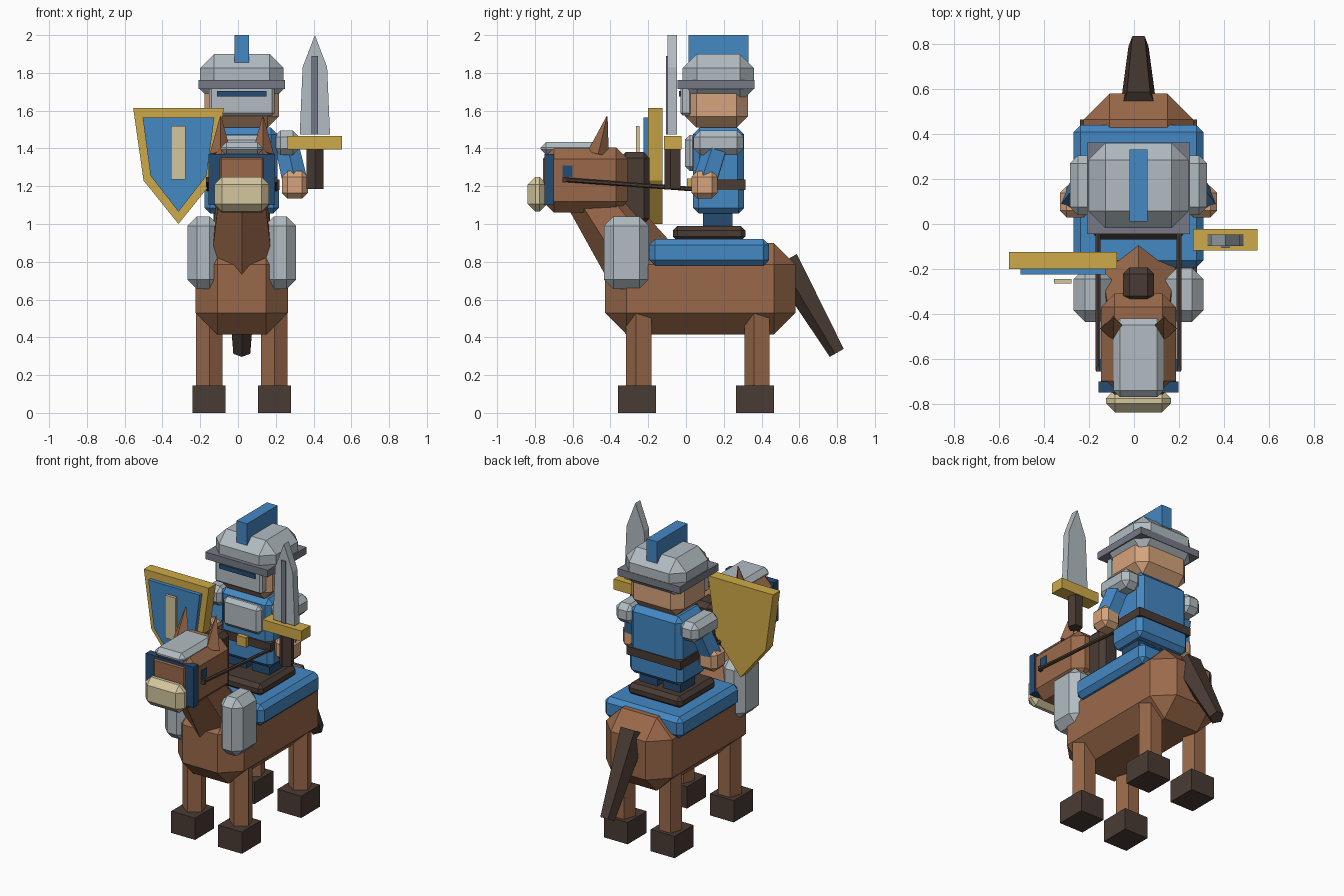
import bpy, bmesh
from math import pi, sin, cos
from mathutils import Vector

cube = bpy.data.objects.get("Cube")
if cube:
    bpy.data.objects.remove(cube, do_unlink=True)


def material(name, r, g, b):
    """Flat material from 8-bit display values."""
    lin = [((c / 255 + 0.055) / 1.055) ** 2.4 for c in (r, g, b)] + [1]
    m = bpy.data.materials.new(name)
    m.use_nodes = True
    m.diffuse_color = lin
    m.node_tree.nodes["Principled BSDF"].inputs["Base Color"].default_value = lin
    return m


BLUE = material("blue cloth", 68, 136, 196)
NAVY = material("dark blue", 38, 76, 114)
HORSE = material("chestnut coat", 154, 105, 74)
DARK = material("dark leather", 74, 59, 52)
STEEL = material("steel", 178, 188, 194)
IRON = material("dark steel", 118, 122, 134)
GOLD = material("gold", 206, 170, 72)
CREAM = material("cream", 212, 198, 158)
SKIN = material("skin", 214, 164, 124)

CX = 0.02  # centre line of horse and rider


def finish(name, bm, mat):
    bmesh.ops.recalc_face_normals(bm, faces=bm.faces)
    me = bpy.data.meshes.new(name)
    bm.to_mesh(me)
    bm.free()
    me.materials.append(mat)
    ob = bpy.data.objects.new(name, me)
    bpy.context.collection.objects.link(ob)
    return ob


def box(name, mat, x, y, z, bevel=0):
    """Chamfered box from (low, high) ranges."""
    bm = bmesh.new()
    bmesh.ops.create_cube(bm, size=1)
    for v in bm.verts:
        v.co = [(lo + hi) / 2 + c * (hi - lo) for c, (lo, hi) in zip(v.co, (x, y, z))]
    if bevel:
        bmesh.ops.bevel(bm, geom=bm.edges[:], offset=bevel, segments=1,
                        affect='EDGES', clamp_overlap=True)
    return finish(name, bm, mat)


def mid(half):
    """Range centred on the centre line."""
    return (CX - half, CX + half)


def pair(name, mat, inner, outer, y, z, bevel=0):
    """Two boxes mirrored about the centre line."""
    box("left_" + name, mat, (CX + inner, CX + outer), y, z, bevel)
    box("right_" + name, mat, (CX - outer, CX - inner), y, z, bevel)


def limb(name, mat, a, b, ra, rb, sides=5):
    """Tapered prism from a to b with one edge facing the front."""
    a, b = Vector(a), Vector(b)
    q = Vector((0, 0, 1)).rotation_difference(b - a)
    bm = bmesh.new()
    rings = []
    for p, r in ((a, ra), (b, rb)):
        angles = [2 * pi * k / sides - pi / 2 for k in range(sides)]
        rings.append([bm.verts.new(p + q @ Vector((r * cos(t), r * sin(t), 0))) for t in angles])
    for k in range(sides):
        j = (k + 1) % sides
        bm.faces.new((rings[0][k], rings[0][j], rings[1][j], rings[1][k]))
    bm.faces.new(rings[0][::-1])
    bm.faces.new(rings[1])
    return finish(name, bm, mat)


def plate(name, mat, outline, y0, y1):
    """Outline in x and z, extruded from y0 to y1."""
    bm = bmesh.new()
    f = bm.faces.new([bm.verts.new((x, y0, z)) for x, z in outline])
    ext = bmesh.ops.extrude_face_region(bm, geom=[f])["geom"]
    for v in ext:
        if isinstance(v, bmesh.types.BMVert):
            v.co.y = y1
    return finish(name, bm, mat)


# Horse body, neck, mane and tail
box("horse_body", HORSE, mid(0.244), (-0.43, 0.58), (0.415, 0.9), 0.115)
limb("horse_neck", HORSE, (CX, -0.175, 0.7), (CX, -0.533, 1.2), 0.208, 0.137, 6)
box("mane", DARK, mid(0.07), (-0.35, -0.193), (1.0, 1.38), 0.03)
limb("tail", DARK, (CX, 0.802, 0.32), (CX, 0.525, 0.806), 0.047, 0.088)

# Horse legs and hooves
for end, y in (("front", -0.243), ("back", 0.382)):
    for side, s in (("left", 1), ("right", -1)):
        x = CX + s * 0.172
        limb(f"{end}_{side}_horse_leg", HORSE, (x, y, 0.1), (x, y, 0.58), 0.0735, 0.0735)
    pair(f"{end}_hoof", DARK, 0.085, 0.261, (y - 0.117, y + 0.083), (0, 0.145))

# Horse head
box("horse_head", HORSE, mid(0.167), (-0.758, -0.31), (1.06, 1.405), 0.06)
box("muzzle", CREAM, mid(0.144), (-0.838, -0.735), (1.065, 1.25), 0.04)
box("bridle", NAVY, mid(0.177), (-0.75, -0.70), (1.10, 1.37))
box("face_armour", STEEL, mid(0.112), (-0.77, -0.42), (1.365, 1.435), 0.03)
pair("horse_eye", NAVY, 0.163, 0.173, (-0.655, -0.6), (1.25, 1.31))
pair("rein_end", DARK, 0.165, 0.19, (-0.655, -0.635), (1.22, 1.25))
for side, s in (("left", 1), ("right", -1)):
    limb(side + "_ear", HORSE, (CX + s * 0.112, -0.465, 1.37),
         (CX + s * 0.112, -0.418, 1.57), 0.058, 0.003, 4)
    limb(side + "_rein", DARK, (CX + s * 0.18, -0.65, 1.235),
         (CX + s * 0.18, 0.035, 1.185), 0.012, 0.012, 6)

# Horse armour, blanket and saddle
pair("horse_armour", STEEL, 0.12, 0.288, (-0.435, -0.195), (0.655, 1.04), 0.05)
box("saddle_blanket", BLUE, mid(0.288), (-0.193, 0.44), (0.78, 0.92), 0.03)
box("saddle", DARK, mid(0.2), (-0.07, 0.315), (0.91, 0.99), 0.025)

# Rider body
pair("rider_leg", NAVY, 0.02, 0.15, (0.09, 0.245), (0.97, 1.08))
box("tunic_skirt", BLUE, mid(0.197), (0.037, 0.308), (1.055, 1.21), 0.03)
box("torso", BLUE, mid(0.19), (0.037, 0.308), (1.2, 1.51), 0.035)
box("belt", DARK, mid(0.2), (0.03, 0.315), (1.18, 1.235))
box("buckle", GOLD, mid(0.035), (0.005, 0.035), (1.175, 1.24))
box("breastplate", STEEL, mid(0.14), (-0.005, 0.06), (1.28, 1.47), 0.025)
pair("shoulder_guard", STEEL, 0.17, 0.305, (0.04, 0.305), (1.365, 1.495), 0.035)
pair("hand", SKIN, 0.212, 0.35, (0.03, 0.167), (1.135, 1.28), 0.03)
for side, s in (("left", 1), ("right", -1)):
    limb(side + "_arm", BLUE, (CX + s * 0.285, 0.1, 1.21),
         (CX + s * 0.235, 0.17, 1.43), 0.07, 0.065)

# Rider head and helmet
box("rider_head", SKIN, mid(0.197), (-0.005, 0.328), (1.51, 1.8), 0.06)
box("visor", STEEL, mid(0.173), (-0.03, 0.03), (1.575, 1.75), 0.012)
box("visor_slit", NAVY, mid(0.132), (-0.038, -0.029), (1.675, 1.705))
box("helmet_brim", IRON, mid(0.23), (-0.045, 0.363), (1.715, 1.762))
box("helmet_dome", STEEL, mid(0.222), (-0.018, 0.36), (1.64, 1.9), 0.075)
box("helmet_crest", BLUE, mid(0.039), (0.012, 0.332), (1.855, 2.0))

# Shield
SX = -0.315


def shield_outline(top_half, mid_half, top, middle, bottom):
    return [(SX - top_half, top), (SX + top_half, top), (SX + mid_half, middle),
            (SX, bottom), (SX - mid_half, middle)]


plate("shield_rim", GOLD, shield_outline(0.24, 0.185, 1.615, 1.23, 1.0), -0.2, -0.125)
plate("shield_field", BLUE, shield_outline(0.19, 0.148, 1.565, 1.255, 1.065), -0.225, -0.195)
box("shield_stripe", CREAM, (-0.355, -0.277), (-0.265, -0.245), (1.235, 1.52))

# Sword
BX = 0.407
plate("sword_blade", STEEL, [(BX - 0.08, 1.475), (BX + 0.08, 1.475), (BX + 0.065, 1.83),
                             (BX, 2.0), (BX - 0.065, 1.83)], -0.098, -0.047)
box("blade_groove", IRON, (BX - 0.017, BX + 0.017), (-0.106, -0.09), (1.475, 1.89))
box("crossguard", GOLD, (0.262, 0.55), (-0.117, -0.023), (1.395, 1.465))
limb("sword_grip", DARK, (BX, -0.068, 1.185), (BX, -0.068, 1.4), 0.047, 0.047)
